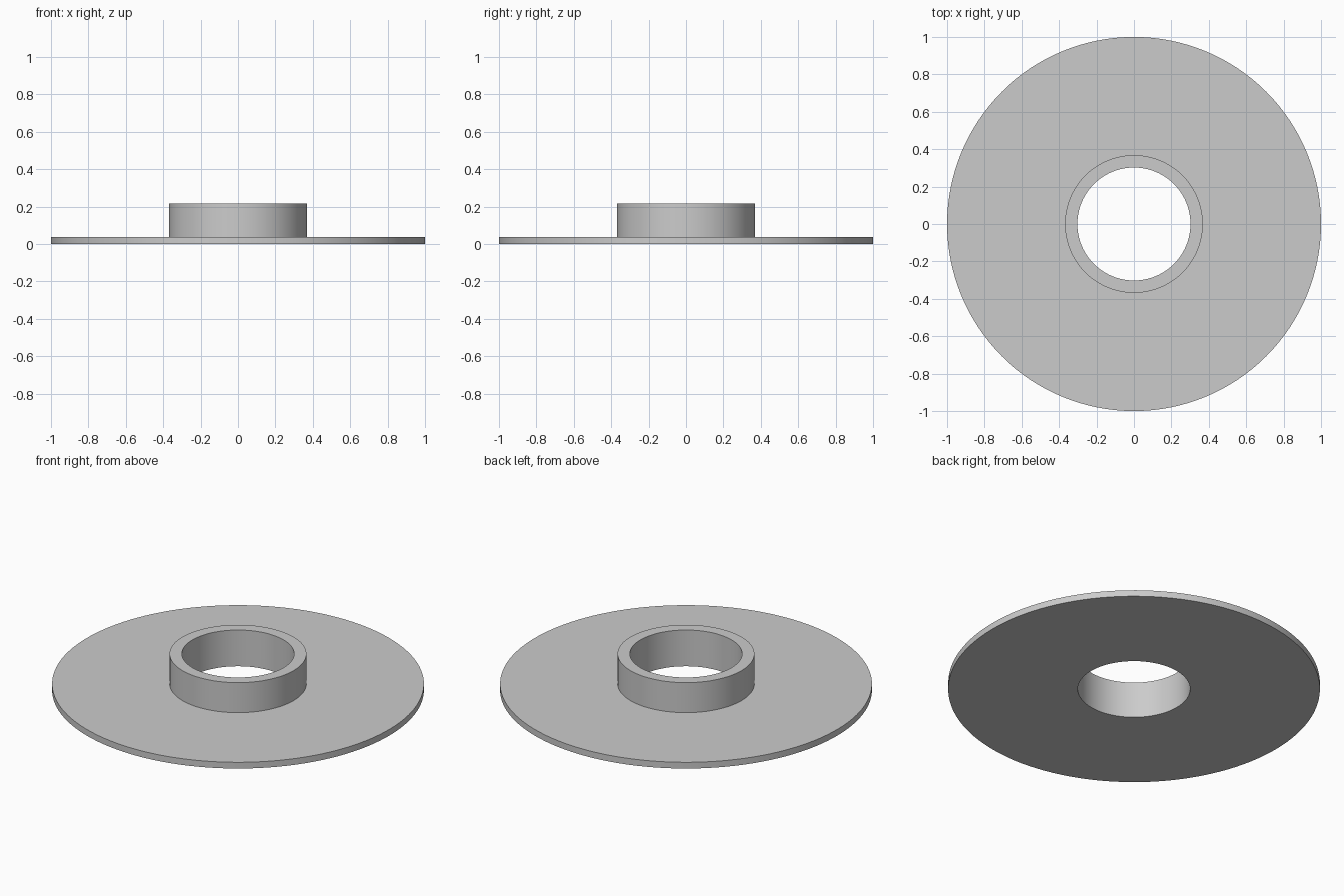
import bpy
import bmesh
import math

cube = bpy.data.objects.get("Cube")
if cube:
    bpy.data.objects.remove(cube, do_unlink=True)

SEGMENTS = 128
BORE, COLLAR, RIM = 0.302, 0.368, 1.0
PLATE_TOP, COLLAR_TOP = 0.037, 0.215

# Plain grey metal
grey = bpy.data.materials.new("grey metal")
grey.use_nodes = True
color = (0.6, 0.6, 0.6, 1)
grey.diffuse_color = color
grey.node_tree.nodes["Principled BSDF"].inputs["Base Color"].default_value = color


def lathe(name, profile, material):
    """Revolve a closed (radius, height) profile around z."""
    bm = bmesh.new()
    rings = []
    for radius, height in profile:
        ring = []
        for i in range(SEGMENTS):
            a = math.tau * i / SEGMENTS
            ring.append(bm.verts.new((radius * math.cos(a), radius * math.sin(a), height)))
        rings.append(ring)
    for k, lower in enumerate(rings):
        upper = rings[(k + 1) % len(rings)]
        for i in range(SEGMENTS):
            j = (i + 1) % SEGMENTS
            bm.faces.new((lower[i], lower[j], upper[j], upper[i]))
    bmesh.ops.recalc_face_normals(bm, faces=bm.faces)
    mesh = bpy.data.meshes.new(name)
    bm.to_mesh(mesh)
    bm.free()
    mesh.materials.append(material)
    obj = bpy.data.objects.new(name, mesh)
    bpy.context.collection.objects.link(obj)
    bpy.ops.object.select_all(action="DESELECT")
    obj.select_set(True)
    bpy.context.view_layer.objects.active = obj
    bpy.ops.object.shade_smooth_by_angle(angle=math.radians(30))
    return obj


# Thin round flange with a raised collar around the through bore
lathe("flanged_collar", [
    (BORE, 0), (RIM, 0), (RIM, PLATE_TOP),
    (COLLAR, PLATE_TOP), (COLLAR, COLLAR_TOP), (BORE, COLLAR_TOP),
], grey)
